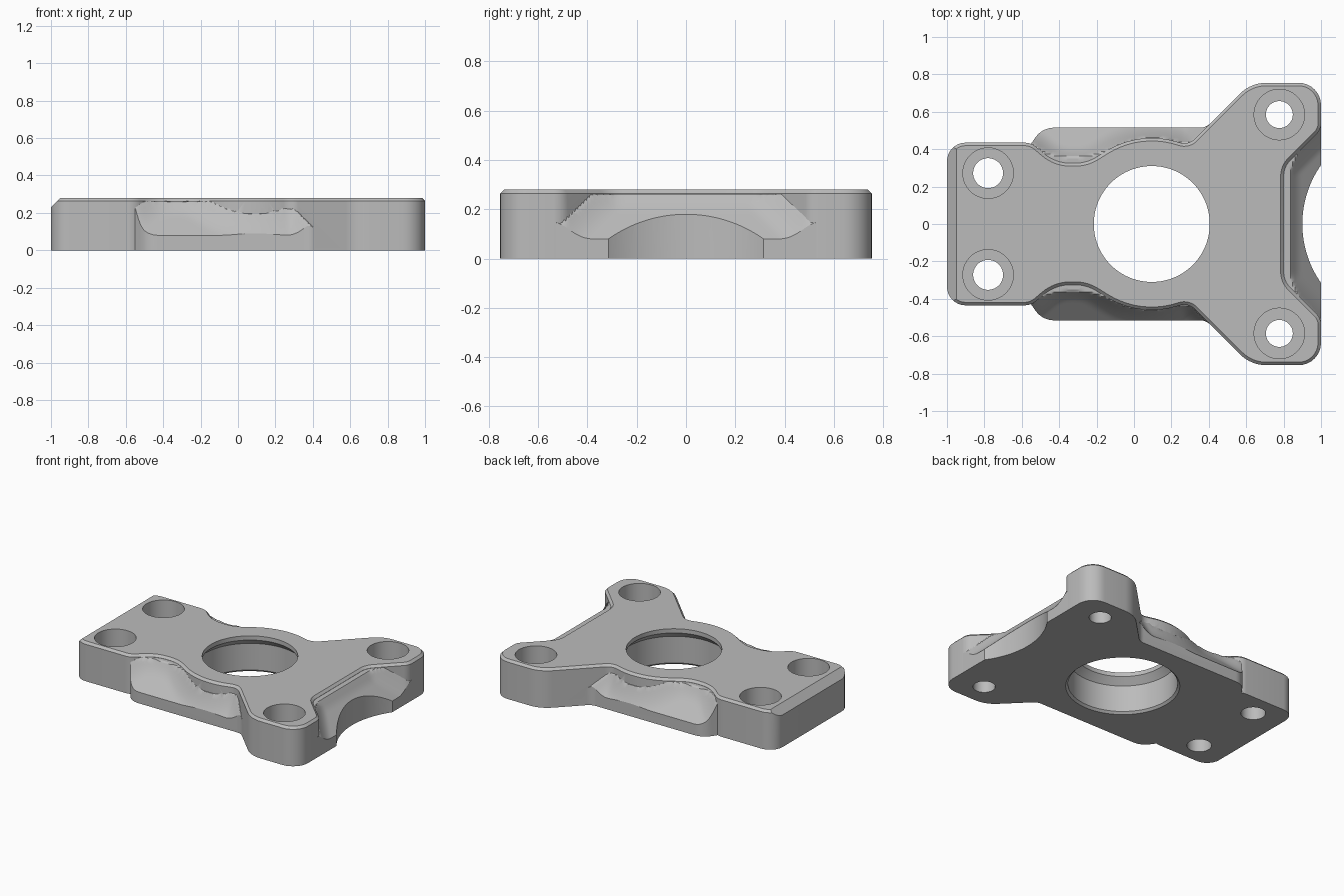
import bpy, bmesh, math
from mathutils import Vector

if "Cube" in bpy.data.objects:
    bpy.data.objects.remove(bpy.data.objects["Cube"], do_unlink=True)

HEIGHT = 0.28
RIM = 0.08           # height of the flange at its outer edge
BORE_X = 0.095

metal = bpy.data.materials.new("grey metal")
metal.use_nodes = True
GREY = (0.5, 0.5, 0.5, 1)
metal.diffuse_color = GREY
metal.node_tree.nodes["Principled BSDF"].inputs["Base Color"].default_value = GREY


def add_object(name, bm):
    bmesh.ops.recalc_face_normals(bm, faces=bm.faces)
    mesh = bpy.data.meshes.new(name)
    bm.to_mesh(mesh)
    bm.free()
    mesh.materials.append(metal)
    obj = bpy.data.objects.new(name, mesh)
    bpy.context.collection.objects.link(obj)
    return obj


def rounded(corners, steps=8):
    """Closed polygon of (x, y, radius) with its corners rounded."""
    points = []
    for i, (x, y, r) in enumerate(corners):
        p = Vector((x, y))
        if r == 0:
            points.append(p)
            continue
        a = (Vector(corners[i - 1][:2]) - p).normalized()
        b = (Vector(corners[(i + 1) % len(corners)][:2]) - p).normalized()
        half = a.angle(b) / 2
        centre = p + (a + b).normalized() * r / math.sin(half)
        start = p + a * r / math.tan(half) - centre
        end = p + b * r / math.tan(half) - centre
        sweep = end.angle_signed(start)
        for k in range(steps + 1):
            t = sweep * k / steps
            c, s = math.cos(t), math.sin(t)
            points.append(centre + Vector((start.x * c - start.y * s, start.x * s + start.y * c)))
    return points


def prism(points, z0, z1):
    bm = bmesh.new()
    base = bm.faces.new([bm.verts.new((p[0], p[1], z0)) for p in points])
    top = bmesh.ops.extrude_face_region(bm, geom=[base])["geom"]
    bmesh.ops.translate(bm, verts=[g for g in top if isinstance(g, bmesh.types.BMVert)], vec=(0, 0, z1 - z0))
    return bm


def lathe(name, profile, x, y, segments=64):
    """Solid of revolution from (radius, z) points, listed bottom to top."""
    bm = bmesh.new()
    rings = [[bm.verts.new((x + r * math.cos(math.tau * k / segments),
                            y + r * math.sin(math.tau * k / segments), z))
              for k in range(segments)] for r, z in profile]
    for low, high in zip(rings, rings[1:]):
        for k in range(segments):
            n = (k + 1) % segments
            bm.faces.new((low[k], low[n], high[n], high[k]))
    bm.faces.new(rings[0])
    bm.faces.new(rings[-1])
    return add_object(name, bm)


def boolean(target, other, operation):
    mod = target.modifiers.new(operation, "BOOLEAN")
    mod.object, mod.operation, mod.solver = other, operation, "EXACT"
    bpy.context.view_layer.objects.active = target
    bpy.ops.object.modifier_apply(modifier=mod.name)
    bpy.data.objects.remove(other, do_unlink=True)


# Upper outline: end pad, waist, collar round the bore, diagonal arm, end notch
collar = [(BORE_X + 0.46 * math.cos(math.radians(a)), 0.46 * math.sin(math.radians(a)), 0)
          for a in range(122, 71, -5)]
half = [(-1, 0.435, 0.1), (-0.55, 0.435, 0.1), (-0.42, 0.325, 0.22), (-0.253, 0.325, 0.22),
        *collar, (0.29, 0.42, 0.08), (0.625, 0.755, 0.2), (1, 0.755, 0.12),
        (1, 0.505, 0.08), (0.8, 0.305, 0.12)]
outline = rounded(half + [(x, -y, r) for x, y, r in reversed(half)])


def wall_distance(p):
    best = 9
    for a, b in zip(outline, outline[1:] + outline[:1]):
        ab = b - a
        if ab.length_squared < 1e-12:
            continue
        t = max(0, min(1, (p - a).dot(ab) / ab.length_squared))
        best = min(best, (p - a - ab * t).length)
    return best


def slope_block(name, x0, x1, y0, y1, nx, ny, plane):
    """Block whose top slopes at 45 degrees and blends up into the walls."""
    bm = bmesh.new()
    grid = []
    for i in range(nx + 1):
        row = []
        for j in range(ny + 1):
            x, y = x0 + (x1 - x0) * i / nx, y0 + (y1 - y0) * j / ny
            gap = max(0, 0.09 - wall_distance(Vector((x, y))))
            z = plane(x, y) + gap * gap / 0.12
            row.append(bm.verts.new((x, y, min(z, HEIGHT - 0.017))))
        grid.append(row)
    for i in range(nx):
        for j in range(ny):
            bm.faces.new((grid[i][j], grid[i + 1][j], grid[i + 1][j + 1], grid[i][j + 1]))
    rim = [e for e in bm.edges if e.is_boundary]
    skirt = bmesh.ops.extrude_edge_only(bm, edges=rim)["geom"]
    for v in skirt:
        if isinstance(v, bmesh.types.BMVert):
            v.co.z = 0
    bmesh.ops.holes_fill(bm, edges=[e for e in bm.edges if e.is_boundary])
    return add_object(name, bm)


# Main body with a small top chamfer and a wider chamfer on the end pad
bm = prism(outline, 0, HEIGHT)
top_edges = [e for e in bm.edges if all(v.co.z > HEIGHT - 0.001 for v in e.verts)]
bmesh.ops.bevel(bm, geom=top_edges, offset=0.016, segments=1, affect="EDGES")
bmesh.ops.bisect_plane(bm, geom=bm.verts[:] + bm.edges[:] + bm.faces[:],
                       plane_co=(-0.95, 0, HEIGHT), plane_no=(-1, 0, 1), clear_outer=True)
bmesh.ops.holes_fill(bm, edges=[e for e in bm.edges if e.is_boundary])
body = add_object("mounting_bracket", bm)

# Sloped side flanges
for side in (1, -1):
    ys = sorted((side * 0.25, side * 0.6))
    flange = slope_block("side_flange", -0.6, 0.5, *ys, 88, 28,
                         lambda x, y: RIM + 0.515 - abs(y))
    shape = [(-0.55, 0.2, 0), (-0.55, 0.43, 0), (-0.49, 0.515, 0.12), (0.385, 0.515, 0.08),
             (0.46, 0.59, 0), (0.46, 0.2, 0)]
    clip = add_object("flange_outline", prism([(p[0], side * p[1]) for p in rounded(shape)], -0.1, 0.4))
    boolean(flange, clip, "INTERSECT")
    boolean(body, flange, "UNION")

# Sloped end notch
notch = slope_block("end_slope", 0.72, 1, -0.53, 0.53, 24, 88,
                    lambda x, y: RIM + 1 - x)
boolean(body, notch, "UNION")

# Round scoop in the end, stepped bore and counterbored bolt holes
boolean(body, lathe("scoop_cutter", [(0.546, -0.1), (0.546, 0.4)], 1.446, 0, 128), "DIFFERENCE")
boolean(body, lathe("bore_cutter", [(0.38, -0.01), (0.355, 0.015), (0.355, 0.205),
                                    (0.31, 0.25), (0.31, 0.4)], BORE_X, 0, 96), "DIFFERENCE")
for x, y, r in ((-0.78, 0.272, 0.08), (0.777, 0.585, 0.072)):
    for side in (1, -1):
        boolean(body, lathe("bolt_hole_cutter", [(r, -0.1), (r, 0.13), (0.135, 0.13), (0.135, 0.4)],
                            x, side * y), "DIFFERENCE")

# Smooth shading with crisp machined edges
bpy.ops.object.select_all(action="DESELECT")
body.select_set(True)
bpy.context.view_layer.objects.active = body
bpy.ops.object.shade_smooth_by_angle(angle=math.radians(25))
